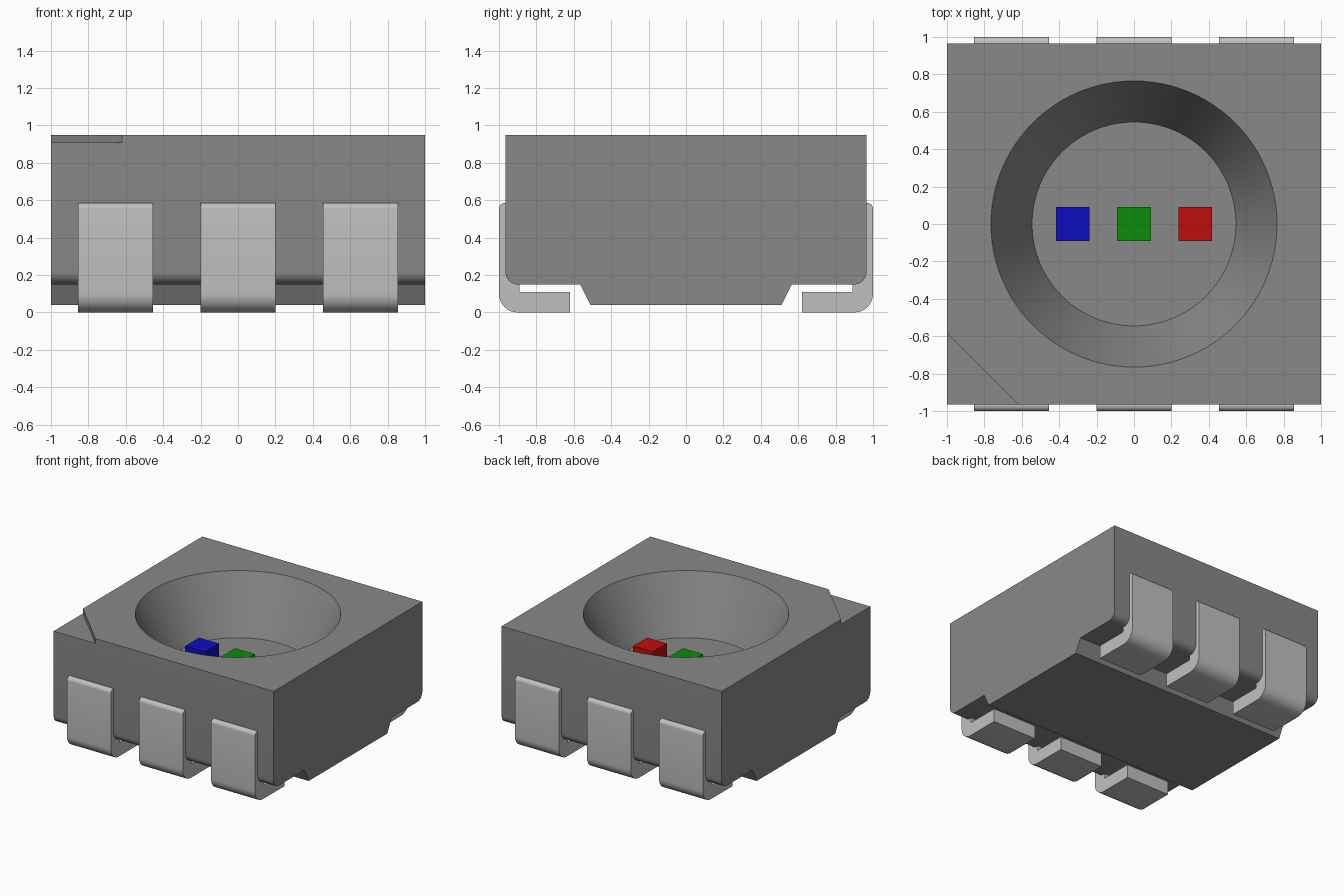
import bpy, bmesh, math
from mathutils import Vector

if "Cube" in bpy.data.objects:
    bpy.data.objects.remove(bpy.data.objects["Cube"])


def material(name, color):
    mat = bpy.data.materials.new(name)
    mat.use_nodes = True
    mat.diffuse_color = (*color, 1)
    bsdf = next(n for n in mat.node_tree.nodes if n.type == "BSDF_PRINCIPLED")
    bsdf.inputs["Base Color"].default_value = (*color, 1)
    return mat


def arc_corner(prev, corner, nxt, radius, steps=8):
    """Points rounding a right-angled corner."""
    c = Vector(corner)
    a = (Vector(prev) - c).normalized() * radius
    b = (Vector(nxt) - c).normalized() * radius
    turns = [math.pi / 2 * i / steps for i in range(steps + 1)]
    return [c + a * (1 - math.sin(t)) + b * (1 - math.cos(t)) for t in turns]


def rounded(profile):
    """Each entry is (u, v, corner radius)."""
    points = []
    for i, (u, v, r) in enumerate(profile):
        if r:
            points += arc_corner(profile[i - 1][:2], (u, v),
                                 profile[(i + 1) % len(profile)][:2], r)
        else:
            points.append(Vector((u, v)))
    return points


def make_object(name, bm, mat):
    bmesh.ops.recalc_face_normals(bm, faces=bm.faces)
    mesh = bpy.data.meshes.new(name)
    bm.to_mesh(mesh)
    bm.free()
    obj = bpy.data.objects.new(name, mesh)
    bpy.context.collection.objects.link(obj)
    mesh.materials.append(mat)
    return obj


def prism(name, points, depth, mat):
    """Extrude a closed outline of 3D points along the depth vector."""
    bm = bmesh.new()
    face = bm.faces.new([bm.verts.new(p) for p in points])
    new = bmesh.ops.extrude_face_region(bm, geom=[face])["geom"]
    bmesh.ops.translate(bm, vec=depth, verts=[v for v in new if isinstance(v, bmesh.types.BMVert)])
    return make_object(name, bm, mat)


def select_only(obj):
    bpy.ops.object.select_all(action="DESELECT")
    obj.select_set(True)
    bpy.context.view_layer.objects.active = obj


def smooth(obj):
    select_only(obj)
    bpy.ops.object.shade_smooth_by_angle(angle=math.radians(30))


def cut(obj, cutter):
    mod = obj.modifiers.new("cut", "BOOLEAN")
    mod.operation, mod.solver, mod.object = "DIFFERENCE", "EXACT", cutter
    select_only(obj)
    bpy.ops.object.modifier_apply(modifier=mod.name)
    bpy.data.objects.remove(cutter)


grey = material("housing grey", (0.25, 0.25, 0.25))
silver = material("lead silver", (0.53, 0.53, 0.53))
blue = material("chip blue", (0.004, 0.004, 0.52))
green = material("chip green", (0.004, 0.26, 0.004))
red = material("chip red", (0.52, 0.004, 0.004))

TOP, SIDE, FLOOR = 0.95, 0.965, 0.5

# Housing with rounded lower edges and a tapered foot
half = [(SIDE, TOP, 0), (SIDE, 0.15, 0.065), (0.565, 0.15, 0), (0.51, 0.04, 0)]
outline = rounded(half + [(-y, z, r) for y, z, r in reversed(half)])
housing = prism("housing", [(-1, y, z) for y, z in outline], (2, 0, 0), grey)

# Conical reflector bowl, with its slope continued above the rim
rim, base, over = 0.765, 0.545, 0.1
slope = (rim - base) / (TOP - FLOOR)
bm = bmesh.new()
bmesh.ops.create_cone(bm, cap_ends=True, segments=96, radius1=base,
                      radius2=rim + slope * over, depth=TOP + over - FLOOR)
bmesh.ops.translate(bm, vec=(0, 0, (TOP + over + FLOOR) / 2), verts=bm.verts)
cut(housing, make_object("bowl_cutter", bm, grey))

# Shallow triangular corner mark
leg, out = 0.38, 0.1
corner = [(-1 - out, -SIDE - out), (-1 + leg + out, -SIDE - out), (-1 - out, -SIDE + leg + out)]
cut(housing, prism("corner_cutter", [(x, y, TOP - 0.04) for x, y in corner], (0, 0, 0.2), grey))
smooth(housing)

# Six folded leads, three on each long side
lead = rounded([(0.62, 0, 0), (1, 0, 0.1), (1, 0.585, 0.03), (0.89, 0.585, 0),
                (0.89, 0.11, 0), (0.62, 0.11, 0)])
for side, sign in (("back", 1), ("front", -1)):
    for place, x in (("right", -0.655), ("middle", 0), ("left", 0.655)):
        smooth(prism(f"{side}_{place}_lead", [(x - 0.2, sign * y, z) for y, z in lead],
                     (0.4, 0, 0), silver))

# Three coloured chips on the bowl floor
for name, x, mat in (("blue_chip", -0.327, blue), ("green_chip", 0, green), ("red_chip", 0.327, red)):
    s = 0.09
    square = [(x - s, -s, FLOOR), (x + s, -s, FLOOR), (x + s, s, FLOOR), (x - s, s, FLOOR)]
    prism(name, square, (0, 0, 0.11), mat)
